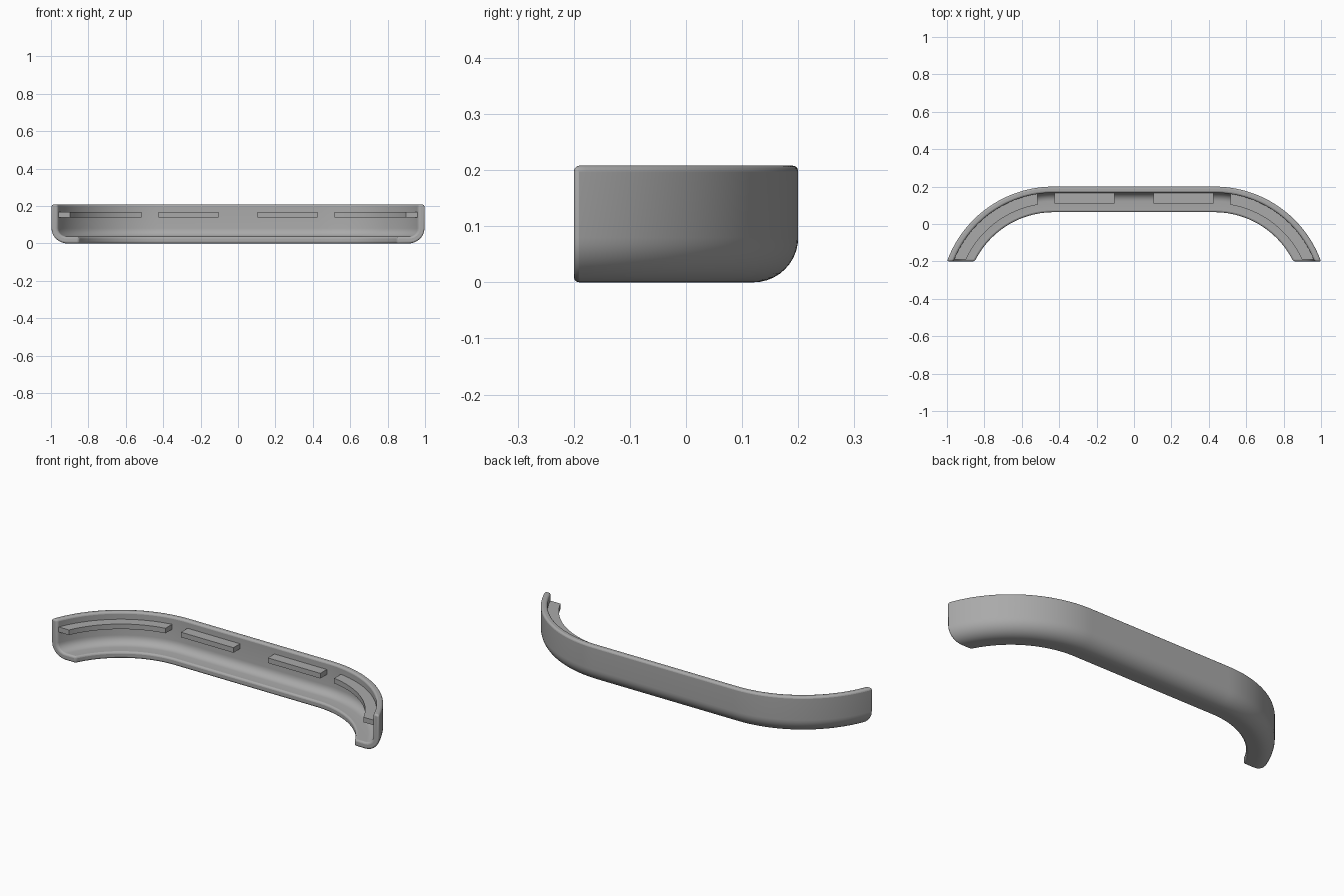
import bpy, bmesh
from math import asin, acos, sin, cos, pi

if "Cube" in bpy.data.objects:
    bpy.data.objects.remove(bpy.data.objects["Cube"], do_unlink=True)

BACK, HALF, RADIUS = 0.2, 0.43, 0.606   # outer back plane, straight half length, bend radius
CENTRE_Y = BACK - RADIUS
HEIGHT, WALL, DEPTH = 0.208, 0.033, 0.137
STEPS = 32

grey = bpy.data.materials.new("mid grey")
grey.use_nodes = True
grey.diffuse_color = (0.4, 0.4, 0.4, 1)
grey.node_tree.nodes["Principled BSDF"].inputs["Base Color"].default_value = grey.diffuse_color


def bend_point(depth, z, x_start, y_end, t):
    """Point on the bend, at a depth inside the outer surface, between two cutting planes."""
    r = RADIUS - depth
    a0 = asin((x_start - HALF) / r)
    a1 = acos((y_end - CENTRE_Y) / r)
    a = a0 + (a1 - a0) * t
    return HALF + r * sin(a), CENTRE_Y + r * cos(a), z


def loft(name, rows):
    """Closed solid through a row of equal cross-sections."""
    bm = bmesh.new()
    rings = [[bm.verts.new(p) for p in row] for row in rows]
    n = len(rings[0])
    for a, b in zip(rings, rings[1:]):
        for i in range(n):
            j = (i + 1) % n
            bm.faces.new((a[i], a[j], b[j], b[i]))
    bm.faces.new(rings[0])
    bm.faces.new(rings[-1])
    bmesh.ops.recalc_face_normals(bm, faces=bm.faces)
    mesh = bpy.data.meshes.new(name)
    bm.to_mesh(mesh)
    bm.free()
    mesh.materials.append(grey)
    obj = bpy.data.objects.new(name, mesh)
    bpy.context.collection.objects.link(obj)
    bpy.ops.object.select_all(action="DESELECT")
    obj.select_set(True)
    bpy.context.view_layer.objects.active = obj
    bpy.ops.object.shade_smooth_by_angle(angle=pi / 6)
    return obj


def mirrored(row):
    return [(-x, y, z) for x, y, z in row]


def fillet(radius, depth, z, steps):
    """Quarter round from the wall down to the flange."""
    angles = [pi / 2 * i / steps for i in range(steps + 1)]
    return [(depth + radius * (1 - cos(a)), z + radius * (1 - sin(a))) for a in angles]


# Bumper shell: L-shaped section with rounded heel, swept round both bends
section = [(0, HEIGHT)] + fillet(0.08, 0, 0, 10) + [(DEPTH, 0), (DEPTH, 0.036)]
section += fillet(0.045, WALL, 0.036, 6)[::-1] + [(WALL, HEIGHT)]
bend = [[bend_point(d, z, HALF, -0.2, i / STEPS) for d, z in section] for i in range(STEPS + 1)]
shell = loft("bumper_shell", [mirrored(r) for r in reversed(bend)] + bend)
bevel = shell.modifiers.new("rounded edges", "BEVEL")
bevel.width = 0.01
bevel.segments = 3
bevel.angle_limit = pi / 4
bevel.use_clamp_overlap = False

# Mounting tabs on the inside of the wall
tab = [(0.02, 0.14), (0.09, 0.14), (0.09, 0.168), (0.02, 0.168)]
straight = [[(x, BACK - d, z) for d, z in tab] for x in (0.105, 0.425)]
curved = [[bend_point(d, z, 0.515, -0.19, i / STEPS) for d, z in tab] for i in range(STEPS + 1)]
for kind, rows in (("straight", straight), ("curved", curved)):
    loft("left_" + kind + "_tab", rows)
    loft("right_" + kind + "_tab", [mirrored(r) for r in rows])
